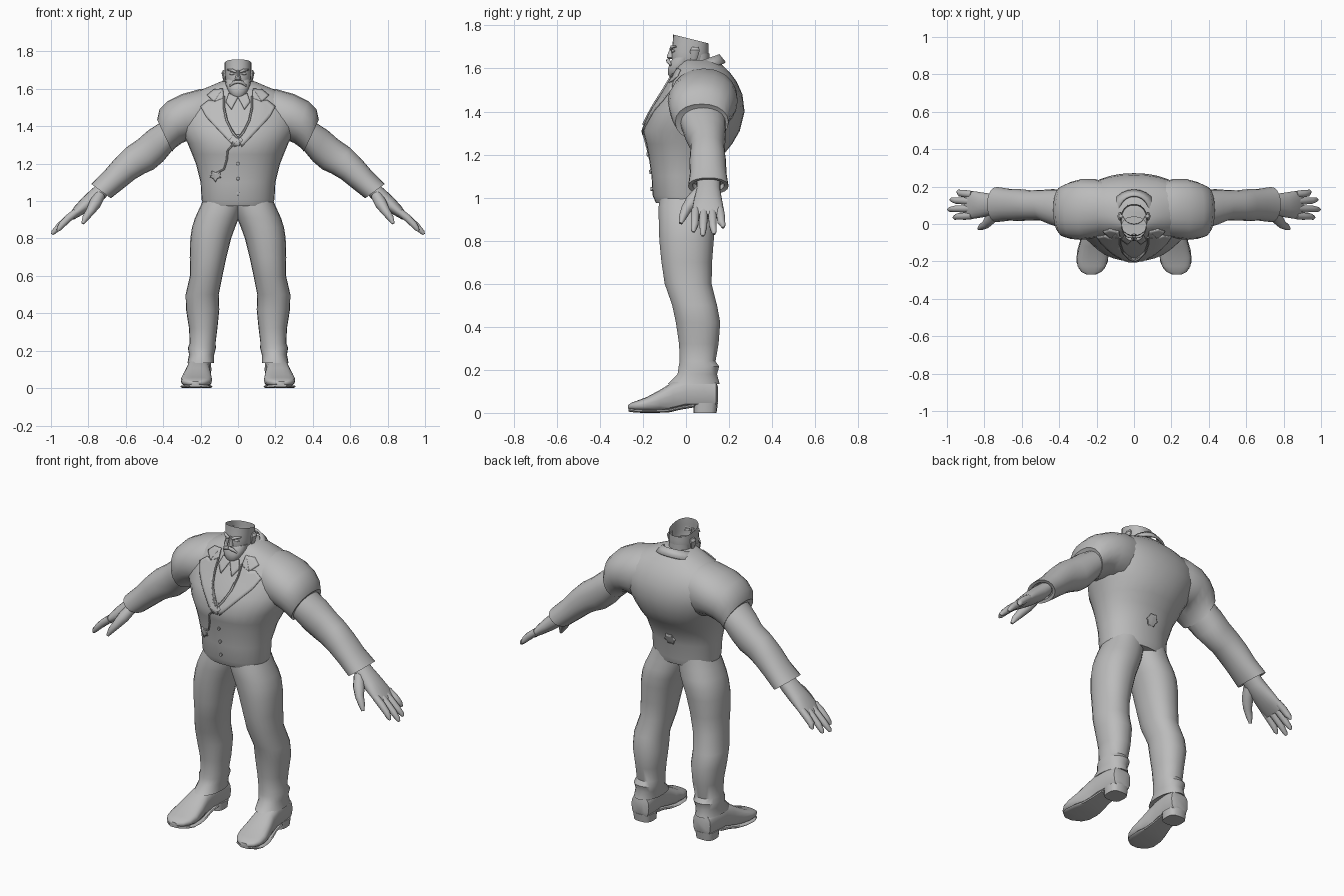
import bpy, bmesh, math
from mathutils import Vector
from mathutils.bvhtree import BVHTree

grey = bpy.data.materials.new("plain grey")
grey.diffuse_color = (0.5, 0.5, 0.5, 1)


def finish(bm, name, mirror=False, angle=40):
    bmesh.ops.recalc_face_normals(bm, faces=bm.faces)
    me = bpy.data.meshes.new(name)
    bm.to_mesh(me)
    bm.free()
    ob = bpy.data.objects.new(name, me)
    bpy.context.collection.objects.link(ob)
    me.materials.append(grey)
    bpy.ops.object.select_all(action='DESELECT')
    ob.select_set(True)
    bpy.context.view_layer.objects.active = ob
    bpy.ops.object.shade_smooth_by_angle(angle=math.radians(angle))
    if mirror:
        ob.modifiers.new("mirror", 'MIRROR').use_mirror_merge = False
    return ob


def ring(c, u, v, n=20, p=2.0):
    """Superellipse ring around c with half axes u and v."""
    pts = []
    for i in range(n):
        a = 2 * math.pi * i / n
        f = lambda t: math.copysign(abs(t) ** (2 / p), t)
        pts.append(Vector(c) + Vector(u) * f(math.cos(a)) + Vector(v) * f(math.sin(a)))
    return pts


def loft(name, rings, mirror=False, caps=(True, True), angle=40):
    bm = bmesh.new()
    vs = [[bm.verts.new(p) for p in r] for r in rings]
    n = len(vs[0])
    for a, b in zip(vs, vs[1:]):
        for i in range(n):
            bm.faces.new((a[i], a[(i + 1) % n], b[(i + 1) % n], b[i]))
    for r, on in ((vs[0], caps[0]), (vs[-1], caps[1])):
        if on:
            bm.faces.new(r)
    return finish(bm, name, mirror, angle)


def level(z, x0, x1, y0, y1, n=24, p=2.0, tilt=0):
    """Horizontal ring filling an x and y range, rising by tilt along y."""
    h = (y1 - y0) / 2
    return ring(((x0 + x1) / 2, (y0 + y1) / 2, z), ((x1 - x0) / 2, 0, 0), (0, h, h * tilt), n, p)


def section(xt, zt, xb, zb, y0, y1, n=20, p=2.15):
    """Limb ring from its upper and lower outline points and its y range."""
    return ring(((xt + xb) / 2, (y0 + y1) / 2, (zt + zb) / 2),
                ((xt - xb) / 2, 0, (zt - zb) / 2), (0, (y1 - y0) / 2, 0), n, p)


def tube(name, pts, radii, mirror=False, n=10):
    pts = [Vector(p) for p in pts]
    rings = []
    for i, p in enumerate(pts):
        d = (pts[min(i + 1, len(pts) - 1)] - pts[max(i - 1, 0)]).normalized()
        ref = Vector((0, 1, 0)) if abs(d.y) < 0.8 else Vector((0, 0, 1))
        u = d.cross(ref).normalized()
        rings.append(ring(p, u * radii[i], d.cross(u) * radii[i], n))
    return loft(name, rings, mirror, angle=60)


# Torso
torso = loft("torso", [level(z, -rx, rx, a, b, 32, 2.15) for z, a, b, rx in (
    (0.975, -.14, .12, .185), (1.01, -.155, .13, .195), (1.1, -.16, .135, .2),
    (1.2, -.175, .175, .225), (1.25, -.185, .215, .245), (1.31, -.2, .25, .27),
    (1.4, -.163, .272, .32), (1.48, -.112, .262, .325), (1.54, -.078, .235, .295),
    (1.58, -.055, .205, .235), (1.61, -.04, .175, .16), (1.64, -.015, .14, .09))])
skin = BVHTree.FromPolygons([v.co.copy() for v in torso.data.vertices],
                            [tuple(f.vertices) for f in torso.data.polygons])


def on_torso(x, z, side=-1, gap=0.004):
    hit = skin.ray_cast(Vector((x, side, z)), Vector((0, -side, 0)))[0]
    y = hit.y if hit else 0.0
    return Vector((x, y + side * gap, z))


def plate(name, outline, side=-1, mirror=False, thick=0.008):
    """Flat outline in x and z laid over the torso."""
    bm = bmesh.new()
    bm.faces.new([bm.verts.new((x, 0, z)) for x, z in outline])
    bmesh.ops.triangulate(bm, faces=bm.faces)
    bmesh.ops.subdivide_edges(bm, edges=bm.edges, cuts=4, use_grid_fill=True)
    for v in bm.verts:
        v.co = on_torso(v.co.x, v.co.z, side)
    ob = finish(bm, name, mirror)
    m = ob.modifiers.new("thickness", 'SOLIDIFY')
    m.thickness, m.offset = thick, 0
    return ob


# Lapels, shirt collar and jacket collar
plate("lapel", [(.085, 1.595), (.125, 1.535), (.155, 1.54), (.2, 1.505), (.17, 1.45),
                (.02, 1.29), (0, 1.335), (.07, 1.45), (.075, 1.55)], mirror=True)
plate("collar_wing", [(.08, 1.6), (.13, 1.595), (.165, 1.565), (.125, 1.53), (.075, 1.55)], mirror=True)
plate("shirt_collar", [(0, 1.555), (.05, 1.575), (.065, 1.53), (.035, 1.49)], mirror=True)
collar = loft("jacket_collar", [level(1.595, -.125, .125, -.05, .185, 24, 2, .3),
                                level(1.635, -.085, .085, -.025, .155, 24, 2, .35)], caps=(False, False))
collar.modifiers.new("thickness", 'SOLIDIFY').thickness = 0.012

# Cord, medallion, buttons and hanging charm
cord = [(.075, 1.56), (.075, 1.5), (.06, 1.43), (.03, 1.37), (.005, 1.34)]
tube("neck_cord", [on_torso(x, z, gap=.01) for x, z in cord], [.006] * 5, True, 6)
chain = [(-.02, 1.31), (-.055, 1.27), (-.06, 1.22), (-.075, 1.17), (-.115, 1.15)]
tube("charm_chain", [on_torso(x, z) for x, z in chain], [.005] * 5, False, 6)


def rosette(cx, cz, r, inner, n):
    return [(cx + (r if i % 2 else inner) * math.sin(math.pi * i / n),
             cz + (r if i % 2 else inner) * math.cos(math.pi * i / n)) for i in range(2 * n)]


plate("medallion", rosette(-.01, 1.325, .035, .028, 6))
plate("charm", rosette(-.12, 1.135, .032, .017, 5))
plate("back_emblem", rosette(0, 1.13, .035, .027, 6), side=1)
for i, z in enumerate((1.2, 1.12, 1.04)):
    plate("button_%d" % i, rosette(0, z, .009, .009, 5))

# Arms with a stepped short sleeve and a wide forearm cuff
loft("upper_sleeve", [section(*s) for s in (
    (.1, 1.595, .15, 1.34, -.04, .22), (.2, 1.6, .22, 1.31, -.075, .24),
    (.3, 1.572, .265, 1.325, -.085, .24), (.375, 1.535, .3, 1.31, -.08, .225),
    (.42, 1.49, .335, 1.285, -.068, .207), (.432, 1.435, .352, 1.265, -.05, .197),
    (.42, 1.42, .355, 1.28, -.035, .185))], True)
loft("forearm_sleeve", [section(*s) for s in (
    (.4, 1.43, .34, 1.285, -.03, .185), (.48, 1.378, .4, 1.212, -.005, .186),
    (.535, 1.33, .45, 1.17, .018, .182), (.6, 1.285, .5, 1.147, .02, .18),
    (.66, 1.225, .55, 1.118, .016, .186), (.72, 1.155, .61, 1.07, .018, .188),
    (.785, 1.092, .68, 1.015, .01, .198), (.77, 1.085, .69, 1.028, .03, .178),
    (.745, 1.1, .675, 1.05, .035, .175))], True)

# Hands
loft("palm", [section(*s) for s in (
    (.745, 1.095, .685, 1.045, .05, .16), (.785, 1.062, .725, 1.0, .048, .16),
    (.835, 1.015, .78, .96, .036, .168), (.875, .97, .835, .925, .028, .175),
    (.905, .925, .88, .9, .03, .175))], True)
for name, y0, y1, tip, z in (("index_finger", .045, .035, .965, .84), ("middle_finger", .083, .078, .994, .822),
                             ("ring_finger", .12, .13, .982, .83), ("little_finger", .157, .172, .945, .86)):
    tube(name, [(.865, y0, .942), (.905, (y0 * 2 + y1) / 3, .91), ((.915 + tip) / 2, (y0 + y1) / 2, (.91 + z) / 2),
                (tip - .008, y1, z + .012), (tip, y1, z)], [.02, .02, .018, .013, .006], True)
tube("thumb", [(.74, .07, 1.03), (.765, .03, .985), (.79, 0, .945), (.815, -.015, .91), (.83, -.025, .88)],
     [.03, .032, .024, .018, .008], True)

# Trousers with a flared hem
loft("trouser_leg", [level(*s, n=22, p=2.2) for s in (
    (1.02, -.03, .18, -.12, .115), (.96, -.02, .207, -.128, .12), (.91, -.005, .23, -.128, .13),
    (.86, .015, .246, -.127, .134), (.8, .037, .255, -.125, .13), (.7, .062, .258, -.115, .122),
    (.6, .083, .257, -.1, .12), (.5, .103, .28, -.065, .145), (.42, .1, .278, -.048, .16),
    (.32, .11, .262, -.033, .152), (.24, .12, .258, -.03, .138), (.215, .118, .268, -.035, .155),
    (.18, .127, .262, -.04, .145), (.135, .128, .27, -.085, .157), (.14, .14, .257, -.065, .14))], True)


# Shoes, soles and heels
def shoe_x(y):
    return .2 + (.14 - y) * .07


def shoe_ring(y, w, top, low):
    mid = (top + low) / 2
    pts = ring((shoe_x(y), y, mid), (w, 0, 0), (0, 0, (top - low) / 2), 18, 2.6)
    for p in pts:
        if p.z < mid:
            p.z = max(low, mid - (mid - p.z) * 1.25)
    return pts


loft("shoe", [shoe_ring(*s) for s in (
    (.148, .035, .12, .05), (.14, .056, .15, .035), (.08, .062, .17, .035), (0, .06, .165, .035),
    (-.06, .064, .145, .02), (-.12, .076, .108, .012), (-.18, .084, .075, .012),
    (-.225, .076, .058, .014), (-.255, .055, .047, .016), (-.27, .025, .036, .02))], True)
loft("sole", [ring((shoe_x(y), y, z), (w, 0, 0), (0, 0, .008), 12, 4) for y, w, z in (
    (.04, .055, .034), (-.02, .058, .024), (-.08, .07, .01), (-.14, .084, .008),
    (-.2, .085, .008), (-.24, .068, .01), (-.268, .03, .014))], True)
loft("heel", [level(z, .2 - w, .204 + w, .035, b, 16, 3) for z, w, b in (
    (0, .052, .142), (.045, .056, .148))], True)

# Neck and open-topped head
loft("neck", [level(z, -r, r, a, .11, 20) for z, r, a in (
    (1.57, .066, -.015), (1.62, .06, -.005), (1.67, .06, 0))], caps=(True, False))
loft("head", [level(z, -r, r, a, b, 24, 2.3, t) for z, r, a, b, t in (
    (1.585, .035, -.05, .03, 0), (1.605, .055, -.06, .07, 0), (1.64, .067, -.066, .1, 0),
    (1.675, .07, -.068, .105, -.05), (1.705, .071, -.062, .105, -.15), (1.737, .072, -.06, .105, -.25))],
    caps=(True, False))
loft("beard", [level(z, -r, r, a, b, 18, 2.2) for z, r, a, b in (
    (1.553, .022, -.072, -.03), (1.572, .043, -.084, -.01), (1.6, .058, -.084, .015),
    (1.625, .066, -.076, .03), (1.65, .068, -.06, .04))])
loft("nose", [level(z, -r, r, a, -.05, 10) for z, r, a in (
    (1.643, .008, -.074), (1.65, .017, -.09), (1.662, .013, -.088), (1.7, .007, -.072))])
tube("moustache", [(0, -.083, 1.638), (.022, -.082, 1.634), (.045, -.07, 1.615)], [.009, .01, .004], True, 8)
tube("eyebrow", [(.01, -.07, 1.69), (.032, -.066, 1.7), (.056, -.046, 1.702)], [.007, .008, .004], True, 8)
tube("eye", [(.018, -.064, 1.68), (.032, -.061, 1.681), (.046, -.052, 1.681)], [.003, .008, .003], True, 8)
loft("ear", [level(z, .062, x, a, b, 10) for z, x, a, b in (
    (1.63, .072, .025, .045), (1.65, .08, .02, .055), (1.685, .088, .018, .065), (1.7, .08, .028, .058))], True)
